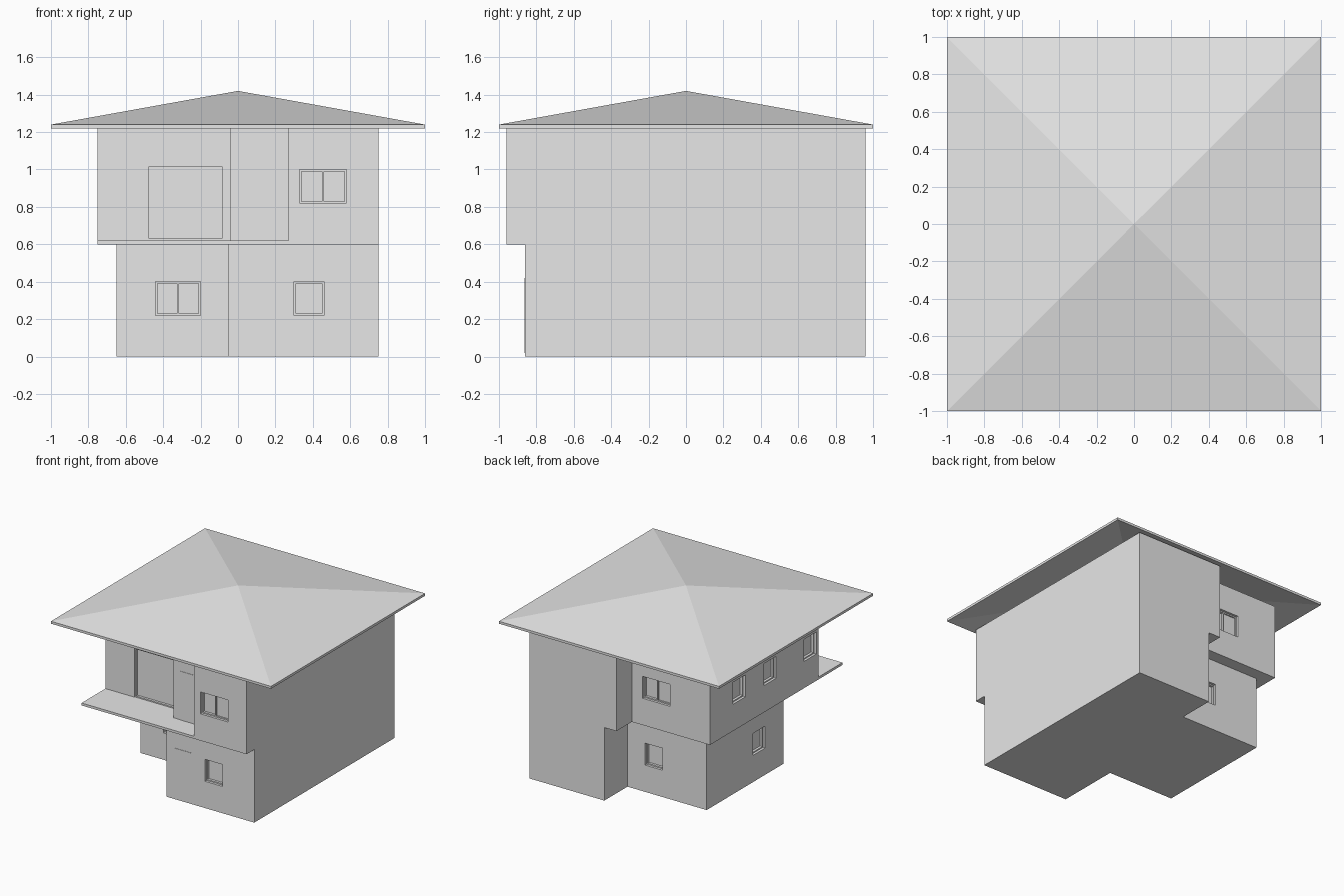
import bpy, bmesh
from math import radians
from mathutils import Matrix, Vector

if "Cube" in bpy.data.objects:
    bpy.data.objects.remove(bpy.data.objects["Cube"], do_unlink=True)

grey = bpy.data.materials.new("plain_grey")
grey.use_nodes = True
grey.diffuse_color = (0.8, 0.8, 0.8, 1)
grey.node_tree.nodes["Principled BSDF"].inputs["Base Color"].default_value = grey.diffuse_color


def finish(name, bm):
    bmesh.ops.recalc_face_normals(bm, faces=bm.faces)
    mesh = bpy.data.meshes.new(name)
    bm.to_mesh(mesh)
    bm.free()
    mesh.materials.append(grey)
    ob = bpy.data.objects.new(name, mesh)
    bpy.context.scene.collection.objects.link(ob)
    return ob


def prism(name, outline, z0, z1):
    bm = bmesh.new()
    base = bm.faces.new([bm.verts.new((x, y, z0)) for x, y in outline])
    top = bmesh.ops.extrude_face_region(bm, geom=[base], use_keep_orig=True)["geom"]
    bmesh.ops.translate(bm, vec=(0, 0, z1 - z0),
                        verts=[v for v in top if isinstance(v, bmesh.types.BMVert)])
    return finish(name, bm)


def add_box(bm, lo, hi, matrix):
    lo, hi = Vector(lo), Vector(hi)
    size = Matrix.Diagonal((*(hi - lo), 1))
    bmesh.ops.create_cube(bm, size=1, matrix=matrix @ Matrix.Translation((lo + hi) / 2) @ size)


# Walls of the two storeys
walls = {
    "lower": prism("lower_walls", [(-.05, -.86), (.75, -.86), (.75, .96), (.07, .96),
                                   (.07, .66), (-.65, .66), (-.65, -.34), (-.05, -.34)], 0, .6),
    "upper": prism("upper_walls", [(.27, -.96), (.75, -.96), (.75, .96), (-.04, .96),
                                   (-.04, .76), (-.75, .76), (-.75, -.65), (-.04, -.65),
                                   (-.04, -.78), (.27, -.78)], .6, 1.22),
}
cutters = {key: bmesh.new() for key in walls}

# Balcony slab
prism("balcony_floor", [(-.75, -.96), (.27, -.96), (.27, -.78),
                        (-.04, -.78), (-.04, -.65), (-.75, -.65)], .6, .62)

TURN = {"front": 0, "left": -90, "back": 180}


def opening(name, storey, side, x, y, z, width, height, panes, depth=.04):
    """Cut a recess in a wall and fill it with a thin frame and stepped panes."""
    m = Matrix.Translation((x, y, z)) @ Matrix.Rotation(radians(TURN[side]), 4, "Z")
    w, t = width / 2, .01
    add_box(cutters[storey], (-w, -.05, 0), (w, depth, height), m)
    bm = bmesh.new()
    for s in (-1, 1):
        add_box(bm, (min(s * w, s * (w - t)), depth - .02, 0),
                (max(s * w, s * (w - t)), depth, height), m)
    for z0 in (0, height - t):
        add_box(bm, (-w + t, depth - .02, z0), (w - t, depth, z0 + t), m)
    if panes == 2:
        add_box(bm, (-t / 2, depth - .02, t), (t / 2, depth, height - t), m)
        add_box(bm, (t / 2, depth - .01, t), (w - t, depth, height - t), m)
    finish(name, bm)


# Windows
opening("front_upper_window", "upper", "front", .455, -.96, .82, .25, .18, 2)
opening("front_lower_window", "lower", "front", .38, -.86, .22, .16, .18, 1)
opening("front_recessed_window", "lower", "front", -.32, -.34, .22, .24, .18, 2)
opening("back_upper_window", "upper", "back", -.26, .76, .82, .25, .18, 2)
opening("back_lower_window", "lower", "back", -.17, .66, .22, .16, .18, 1)
for label, y in (("back", .38), ("middle", -.02), ("front", -.54)):
    opening("side_upper_window_" + label, "upper", "left", -.75, y, .82, .16, .18, 1)
opening("side_lower_window", "lower", "left", -.65, -.02, .22, .16, .18, 1)

# Wide balcony door
opening("balcony_glass_door", "upper", "front", -.28, -.65, .62, .41, .405, 1, .025)

# Cut the recesses
for key, ob in walls.items():
    cutter = finish(key + "_cutter", cutters[key])
    cutter.hide_render = True
    mod = ob.modifiers.new("recesses", "BOOLEAN")
    mod.operation, mod.solver, mod.object = "DIFFERENCE", "EXACT", cutter
    bpy.context.view_layer.update()
    graph = bpy.context.evaluated_depsgraph_get()
    ob.data = bpy.data.meshes.new_from_object(ob.evaluated_get(graph))
    ob.modifiers.clear()
    bpy.data.objects.remove(cutter, do_unlink=True)

# Flat door leaves
for name, x, y, z in (("entrance_door", .03, -.86, .02), ("balcony_side_door", .02, -.78, .62)):
    bm = bmesh.new()
    add_box(bm, (x, y - .003, z), (x + .15, y + .003, z + .4), Matrix())
    finish(name, bm)

# Thin pyramid roof, open underneath, with a narrow eave band
bm = bmesh.new()
corners = [(-1, -1), (1, -1), (1, 1), (-1, 1)]
under = [bm.verts.new((x, y, 1.22)) for x, y in corners]
over = [bm.verts.new((x, y, 1.24)) for x, y in corners]
under_peak, peak = bm.verts.new((0, 0, 1.4)), bm.verts.new((0, 0, 1.42))
for i in range(4):
    j = (i + 1) % 4
    bm.faces.new((under[i], under[j], over[j], over[i]))
    bm.faces.new((over[i], over[j], peak))
    bm.faces.new((under[j], under[i], under_peak))
finish("roof", bm)
